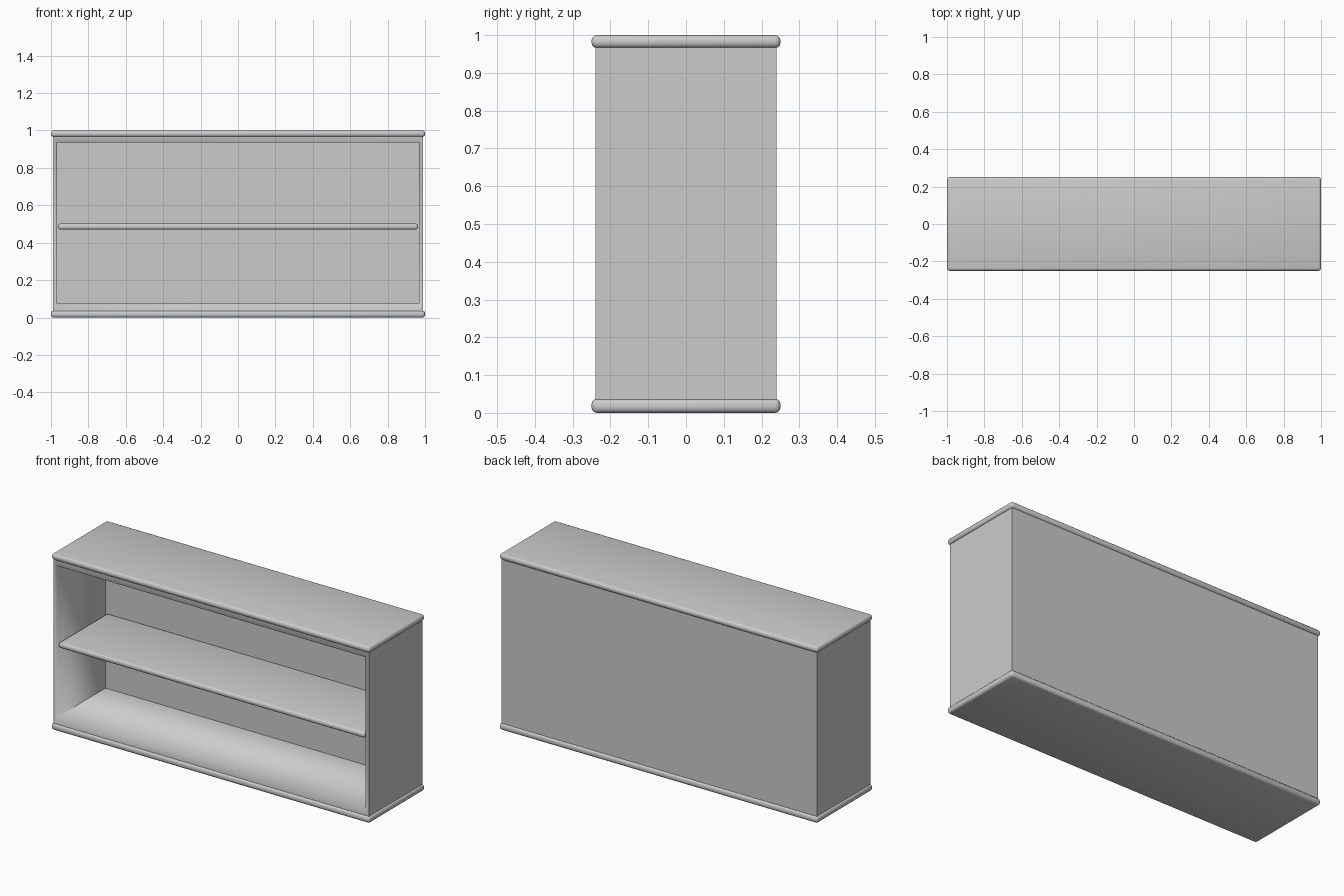
import bpy
import bmesh

cube = bpy.data.objects.get("Cube")
if cube:
    bpy.data.objects.remove(cube, do_unlink=True)

grey = bpy.data.materials.new("plain_grey")
grey.use_nodes = True
COLOR = (0.6, 0.6, 0.6, 1)
grey.diffuse_color = COLOR
grey.node_tree.nodes["Principled BSDF"].inputs["Base Color"].default_value = COLOR


def finish(name, bm):
    bm.normal_update()
    mesh = bpy.data.meshes.new(name)
    bm.to_mesh(mesh)
    bm.free()
    mesh.materials.append(grey)
    obj = bpy.data.objects.new(name, mesh)
    bpy.context.collection.objects.link(obj)
    return obj


def box(lo, hi):
    bm = bmesh.new()
    bmesh.ops.create_cube(bm, size=1)
    for v in bm.verts:
        v.co = [a + (b - a) * (c + 0.5) for a, b, c in zip(lo, hi, v.co)]
    return bm


def rounded_board(name, lo, hi, radius):
    """Board with softened edges and continuous smooth shading."""
    bm = box(lo, hi)
    bmesh.ops.bevel(bm, geom=bm.edges[:], offset=radius, segments=3,
                    profile=0.5, affect='EDGES')
    for f in bm.faces:
        f.smooth = True
    return finish(name, bm)


# Carcass: a box whose front is inset into a frame and pushed back
bm = box((-0.99, -0.24, 0.02), (0.99, 0.24, 0.98))
bm.normal_update()
front = min(bm.faces, key=lambda f: f.calc_center_median().y)
ring = bmesh.ops.inset_region(bm, faces=[front], thickness=0.03)["faces"]
for v in front.verts:
    v.co.z = 0.075 if v.co.z < 0.5 else 0.935
walls = bmesh.ops.inset_region(bm, faces=[front], thickness=0)["faces"]
for v in front.verts:
    v.co.y = 0.195

# Frame blends softly into the inner walls; all other edges stay crisp
for f in ring + walls:
    f.smooth = True
for e in bm.edges:
    if all(f in walls for f in e.link_faces):
        e.smooth = False
finish("carcass", bm)

# Top and bottom boards overhang the carcass
for name, z0, z1 in (("bottom_board", 0, 0.037), ("top_board", 0.966, 1)):
    rounded_board(name, (-1, -0.25, z0), (1, 0.25, z1), 0.014)

# Middle shelf
rounded_board("middle_shelf", (-0.962, -0.24, 0.47), (0.962, 0.2, 0.502), 0.013)
